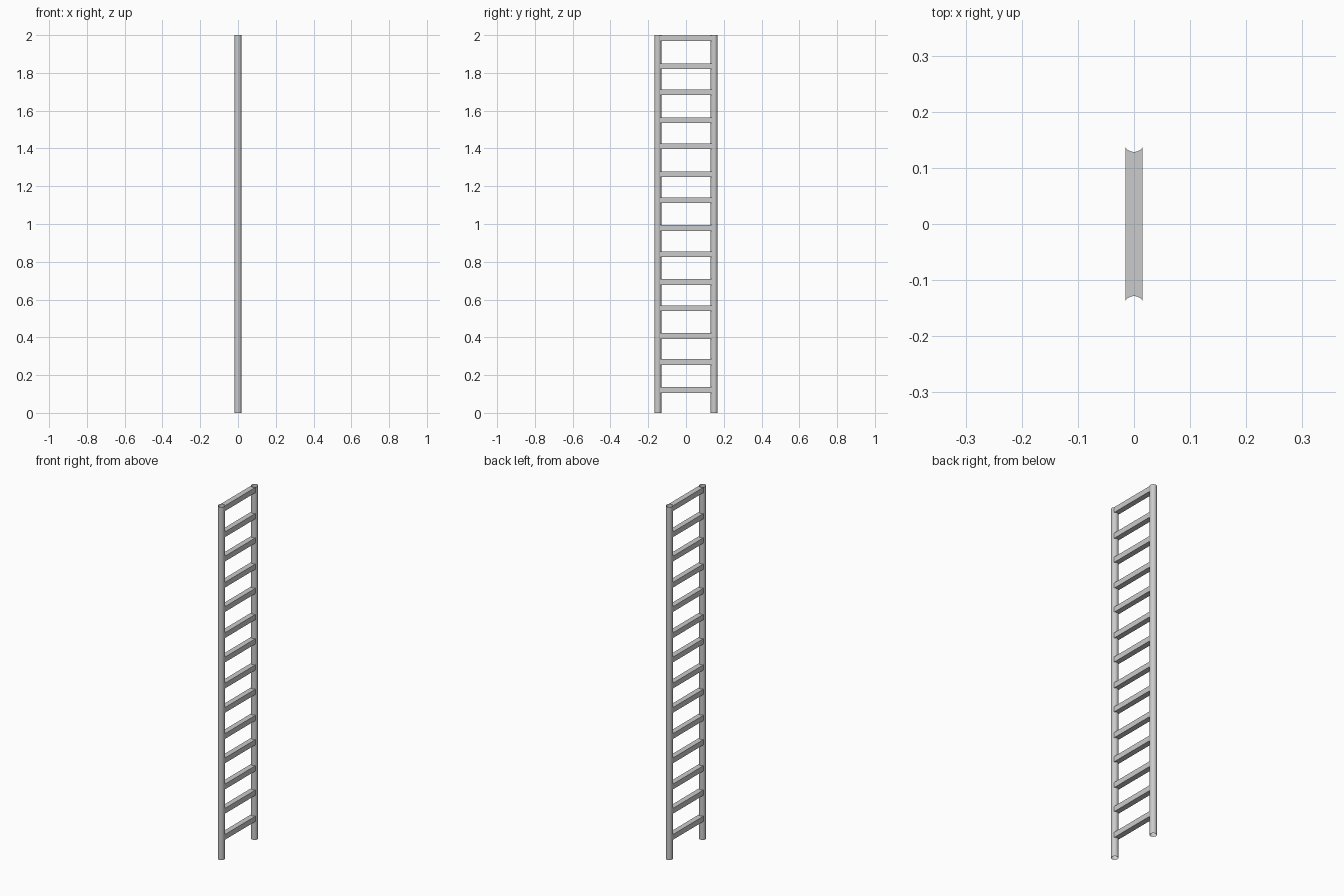
import bpy, bmesh, math

if "Cube" in bpy.data.objects:
    bpy.data.objects.remove(bpy.data.objects["Cube"])

GREY = (0.6, 0.6, 0.6, 1)
metal = bpy.data.materials.new("plain grey")
metal.use_nodes = True
metal.diffuse_color = GREY
metal.node_tree.nodes["Principled BSDF"].inputs["Base Color"].default_value = GREY

RAIL_Y, RAIL_R, SIDES = 0.149, 0.0185, 24
HALF_W, HALF_H = 0.0152, 0.015


def make_object(name, bm):
    bmesh.ops.recalc_face_normals(bm, faces=bm.faces)
    mesh = bpy.data.meshes.new(name)
    bm.to_mesh(mesh)
    bm.free()
    mesh.materials.append(metal)
    obj = bpy.data.objects.new(name, mesh)
    bpy.context.collection.objects.link(obj)
    return obj


def make_rail(name, y):
    # Open-ended tube wall
    bm = bmesh.new()
    rings = []
    for z in (0, 2):
        rings.append([bm.verts.new((RAIL_R * math.cos(a), y + RAIL_R * math.sin(a), z))
                      for a in (math.tau * i / SIDES for i in range(SIDES))])
    for i in range(SIDES):
        j = (i + 1) % SIDES
        bm.faces.new((rings[0][i], rings[0][j], rings[1][j], rings[1][i]))
    obj = make_object(name, bm)
    for face in obj.data.polygons:
        face.use_smooth = True


def make_rung(name, z):
    # Flat bar whose ends are scooped to fit the round rails
    steps = 8
    xs = [HALF_W * (2 * i / steps - 1) for i in range(steps + 1)]
    ends = [RAIL_Y - math.sqrt(RAIL_R ** 2 - x * x) - 0.002 for x in xs]
    outline = list(zip(xs, ends)) + [(x, -y) for x, y in zip(xs[::-1], ends[::-1])]
    bm = bmesh.new()
    base = bm.faces.new([bm.verts.new((x, y, z - HALF_H)) for x, y in outline])
    top = bmesh.ops.extrude_face_region(bm, geom=[base])["geom"]
    bmesh.ops.translate(bm, vec=(0, 0, 2 * HALF_H),
                        verts=[v for v in top if isinstance(v, bmesh.types.BMVert)])
    make_object(name, bm)


make_rail("front_rail", -RAIL_Y)
make_rail("back_rail", RAIL_Y)

# Rungs come in unevenly spaced pairs
for pair in range(7):
    low = 0.121 + pair * 0.2858
    make_rung(f"rung_{2 * pair + 1}", low)
    make_rung(f"rung_{2 * pair + 2}", low + 0.148)
